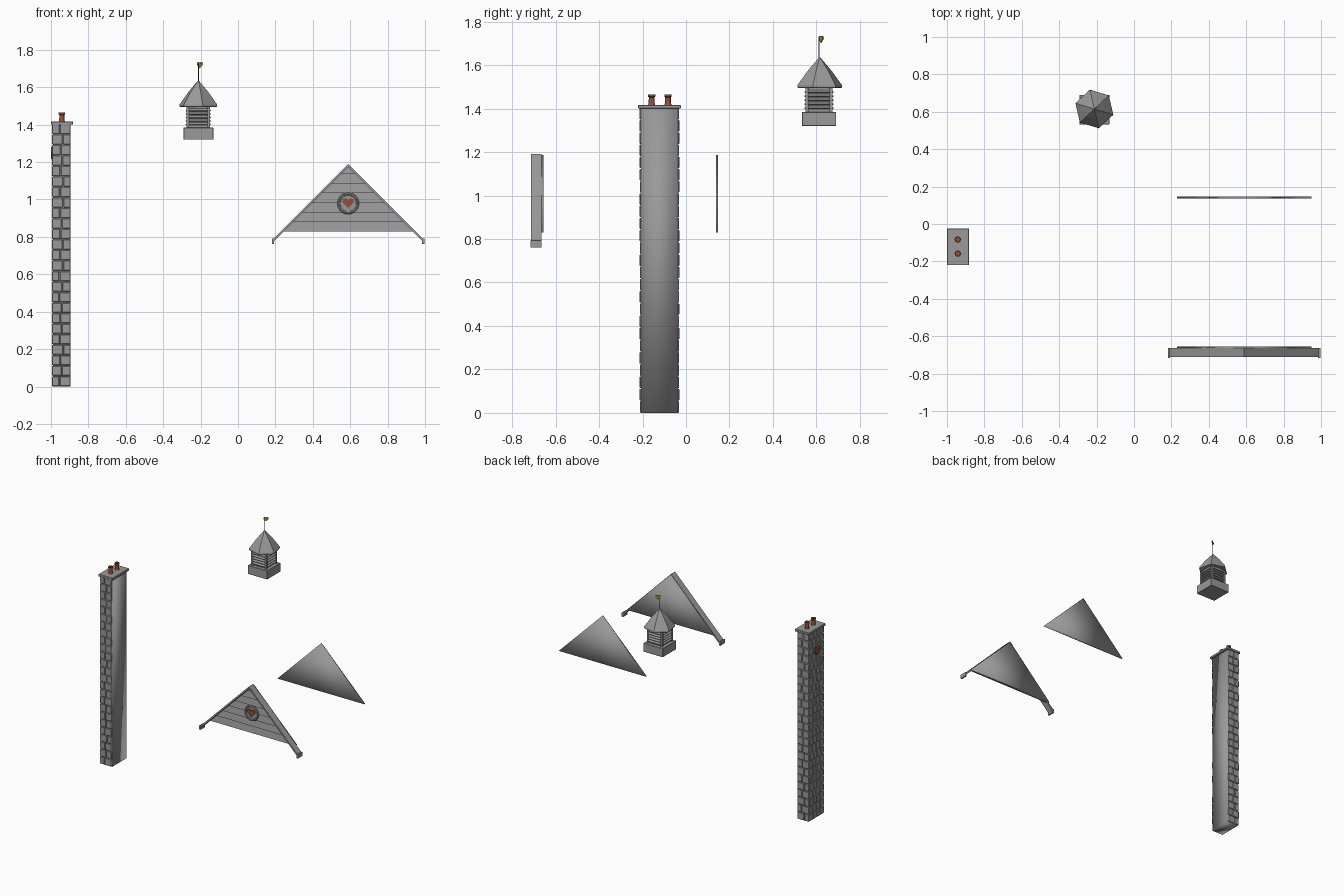
import bpy, bmesh, math, random
from mathutils import Matrix, Vector

random.seed(4)
if "Cube" in bpy.data.objects:
    bpy.data.objects.remove(bpy.data.objects["Cube"], do_unlink=True)


def material(name, rgb):
    m = bpy.data.materials.new(name)
    m.use_nodes = True
    m.diffuse_color = (*rgb, 1)
    m.node_tree.nodes["Principled BSDF"].inputs["Base Color"].default_value = (*rgb, 1)
    return m


GREY = material("stone grey", (0.32, 0.32, 0.32))
CLAY = material("terracotta", (0.30, 0.08, 0.04))
GOLD = material("gold", (0.42, 0.25, 0.03))
IRON = material("dark iron", (0.06, 0.06, 0.06))


def finish(name, bm, mat, smooth=False, bevel=0):
    bmesh.ops.recalc_face_normals(bm, faces=bm.faces)
    me = bpy.data.meshes.new(name)
    bm.to_mesh(me)
    bm.free()
    me.materials.append(mat)
    for p in me.polygons:
        p.use_smooth = smooth
    ob = bpy.data.objects.new(name, me)
    bpy.context.collection.objects.link(ob)
    if bevel:
        mod = ob.modifiers.new("soft edges", "BEVEL")
        mod.width = bevel
        mod.segments = 1
    return ob


def add_box(bm, lo, hi, turn=None):
    """Box between two corners, optionally rotated about its own centre."""
    lo, hi = Vector(lo), Vector(hi)
    mat = Matrix.Translation((lo + hi) / 2) @ (turn or Matrix()) @ Matrix.Diagonal((*(hi - lo), 1))
    bmesh.ops.create_cube(bm, size=1, matrix=mat)


def box(name, lo, hi, mat=GREY, **kw):
    bm = bmesh.new()
    add_box(bm, lo, hi)
    return finish(name, bm, mat, **kw)


def add_prism(bm, points, depth, matrix=Matrix()):
    """Extrude an outline drawn in x, z along y."""
    face = bm.faces.new([bm.verts.new(matrix @ Vector((x, 0, z))) for x, z in points])
    new = bmesh.ops.extrude_face_region(bm, geom=[face])["geom"]
    shift = matrix.to_3x3() @ Vector((0, depth, 0))
    bmesh.ops.translate(bm, vec=shift, verts=[v for v in new if isinstance(v, bmesh.types.BMVert)])


def prism(name, points, depth, matrix, mat=GREY, **kw):
    bm = bmesh.new()
    add_prism(bm, points, depth, matrix)
    return finish(name, bm, mat, **kw)


def lathe(name, profile, loc, sides, mat=GREY, turn=0):
    """Closed stack of rings (radius, height) around a vertical axis."""
    bm = bmesh.new()
    rings = []
    for r, z in profile:
        rings.append([bm.verts.new((loc[0] + r * math.cos(turn + math.tau * i / sides),
                                    loc[1] + r * math.sin(turn + math.tau * i / sides), z))
                      for i in range(sides)])
    for a, b in zip(rings, rings[1:]):
        for i in range(sides):
            j = (i + 1) % sides
            bm.faces.new((a[i], a[j], b[j], b[i]))
    bm.faces.new(rings[0])
    bm.faces.new(rings[-1])
    return finish(name, bm, mat)


def heart(name, size, depth, loc, angle, mat):
    pts = []
    for i in range(28):
        t = math.tau * i / 28
        pts.append((size * math.sin(t) ** 3 / 2,
                    size * (13 * math.cos(t) - 5 * math.cos(2 * t)
                            - 2 * math.cos(3 * t) - math.cos(4 * t) + 2.5) / 32))
    return prism(name, pts, depth, Matrix.Translation(loc) @ Matrix.Rotation(angle, 4, "Z"), mat)


# Chimney stack: plain core with stone cladding on three sides
X0, X1, Y0, Y1, TOP = -0.988, -0.895, -0.207, -0.037, 1.405
box("chimney_core", (X0, Y0, 0), (X1, Y1, TOP), smooth=True)
ROWS, GAP, PROUD = 25, 0.003, 0.007
stones = bmesh.new()
step = TOP / ROWS


def course(start, end, count, row):
    """Uneven joints along one course, staggered row by row."""
    pitch = (end - start) / count
    offset = pitch * (0.14 if row % 2 else -0.14)
    inner = [start + pitch * k + offset + random.uniform(-0.1, 0.1) * pitch for k in range(1, count)]
    cuts = [start, *inner, end]
    return [(a + GAP / 2, b - GAP / 2) for a, b in zip(cuts, cuts[1:])]


for row in range(ROWS):
    z0, z1 = row * step + GAP / 2, (row + 1) * step - GAP / 2
    for side, y in ((-1, Y0), (1, Y1)):
        for a, b in course(X0 - PROUD, X1, 2, row):
            out = y + side * PROUD * random.uniform(0.6, 1)
            add_box(stones, (a, min(y - side * 0.004, out), z0), (b, max(y - side * 0.004, out), z1))
    for a, b in course(Y0, Y1, 4, row):
        add_box(stones, (X0 - PROUD * random.uniform(0.6, 1), a, z0), (X0 + 0.004, b, z1))
finish("chimney_stones", stones, GREY, bevel=0.003)
box("chimney_cap", (-1, -0.22, 1.4), (-0.882, -0.024, 1.417), bevel=0.002)
heart("chimney_heart", 0.072, 0.014, (-1, -0.122, 1.248), -math.pi / 2, CLAY)
for i, y in enumerate((-0.158, -0.083)):
    lathe(f"chimney_pot_{i + 1}",
          [(0.017, 1.415), (0.014, 1.425), (0.013, 1.452), (0.017, 1.455), (0.017, 1.465),
           (0.011, 1.465), (0.011, 1.445)], (-0.942, y), 16, CLAY)

# Cupola: base, louvred body, six-sided roof and finial
CX, CY = -0.212, 0.612
box("cupola_base", (CX - 0.08, CY - 0.079, 1.32), (CX + 0.08, CY + 0.079, 1.385), bevel=0.002)
box("cupola_body", (CX - 0.054, CY - 0.054, 1.38), (CX + 0.054, CY + 0.054, 1.505))
frame = bmesh.new()
slats = bmesh.new()
for sx in (-1, 1):
    for sy in (-1, 1):
        p = Vector((CX + sx * 0.056, CY + sy * 0.056, 0))
        add_box(frame, p + Vector((-0.007, -0.007, 1.38)), p + Vector((0.007, 0.007, 1.505)))
tilt = Matrix.Rotation(math.radians(35), 4, "X")
for k in range(4):
    spin = (Matrix.Translation((CX, CY, 0)) @ Matrix.Rotation(k * math.pi / 2, 4, "Z"))
    side = bmesh.new()
    for i in range(5):
        z = 1.405 + i * 0.0185
        add_box(side, (-0.05, -0.068, z - 0.003), (0.05, -0.05, z + 0.003), tilt)
    bmesh.ops.transform(side, matrix=spin, verts=side.verts)
    tmp = bpy.data.meshes.new("slat_side")
    side.to_mesh(tmp)
    side.free()
    slats.from_mesh(tmp)
    bpy.data.meshes.remove(tmp)
finish("cupola_corner_posts", frame, GREY)
finish("cupola_louvres", slats, GREY)
lathe("cupola_roof", [(0.05, 1.505), (0.1, 1.495), (0.106, 1.497), (0.105, 1.508), (0.058, 1.572), (0.004, 1.634)],
      (CX, CY + 0.003), 6, GREY, math.radians(43))
lathe("finial_pole", [(0.003, 1.62), (0.003, 1.725)], (CX, CY), 8, IRON)
swing = math.radians(35)
heart("finial_heart", 0.036, 0.006,
      (CX + 0.012 * math.cos(swing), CY + 0.012 * math.sin(swing), 1.718), swing, GOLD)

# Front gable: backing slab with lapped boards
GX, BASE, PEAK = 0.589, 0.829, 1.187
HALF = 0.36
triangle = [(-HALF, BASE), (HALF, BASE), (0, PEAK)]
prism("gable_backing", triangle, 0.01, Matrix.Translation((GX, -0.666, 0)), smooth=True)
boards = bmesh.new()
lap = (PEAK - BASE) / 7
for i in range(7):
    z0, z1 = BASE + i * lap, BASE + (i + 1) * lap
    w0, w1 = PEAK - z0, PEAK - z1
    outline = [(-w0, -0.677, z0), (w0, -0.677, z0), (w1, -0.668, z1), (-w1, -0.668, z1)]
    front = [boards.verts.new((GX + x, y, z)) for x, y, z in outline]
    back = [boards.verts.new((GX + x, -0.664, z)) for x, y, z in outline]
    boards.faces.new(front)
    boards.faces.new(back)
    for a in range(4):
        b = (a + 1) % 4
        boards.faces.new((front[a], front[b], back[b], back[a]))
bmesh.ops.dissolve_degenerate(boards, dist=0.0001, edges=boards.edges)
finish("gable_boards", boards, GREY)

# Sloping trim with dropped eave ends
END = 0.4
trim = bmesh.new()
for s in (-1, 1):
    add_prism(trim, [(0, 1.19), (s * END, 1.19 - END), (s * END, 1.174 - END), (0, 1.174)],
              0.048, Matrix.Translation((GX, -0.712, 0)))
    x = GX + s * 0.402
    add_box(trim, (x - 0.006, -0.716, 0.762), (x + 0.006, -0.664, 0.792))
finish("gable_trim", trim, GREY)

# Round medallion with a heart
bpy.ops.mesh.primitive_torus_add(location=(GX, -0.68, 0.979), rotation=(math.pi / 2, 0, 0),
                                 major_radius=0.05, minor_radius=0.008,
                                 major_segments=32, minor_segments=8)
ring = bpy.context.object
ring.name = "medallion_ring"
ring.data.materials.append(GREY)
bpy.ops.object.shade_smooth_by_angle()
bpy.ops.mesh.primitive_cylinder_add(vertices=32, radius=0.048, depth=0.02,
                                    location=(GX, -0.672, 0.979), rotation=(math.pi / 2, 0, 0))
disc = bpy.context.object
disc.name = "medallion_disc"
disc.data.materials.append(GREY)
heart("medallion_heart", 0.062, 0.012, (GX, -0.69, 0.979), 0, CLAY)

# Plain rear gable
prism("rear_gable", triangle, 0.01, Matrix.Translation((GX, 0.137, 0)), smooth=True)
